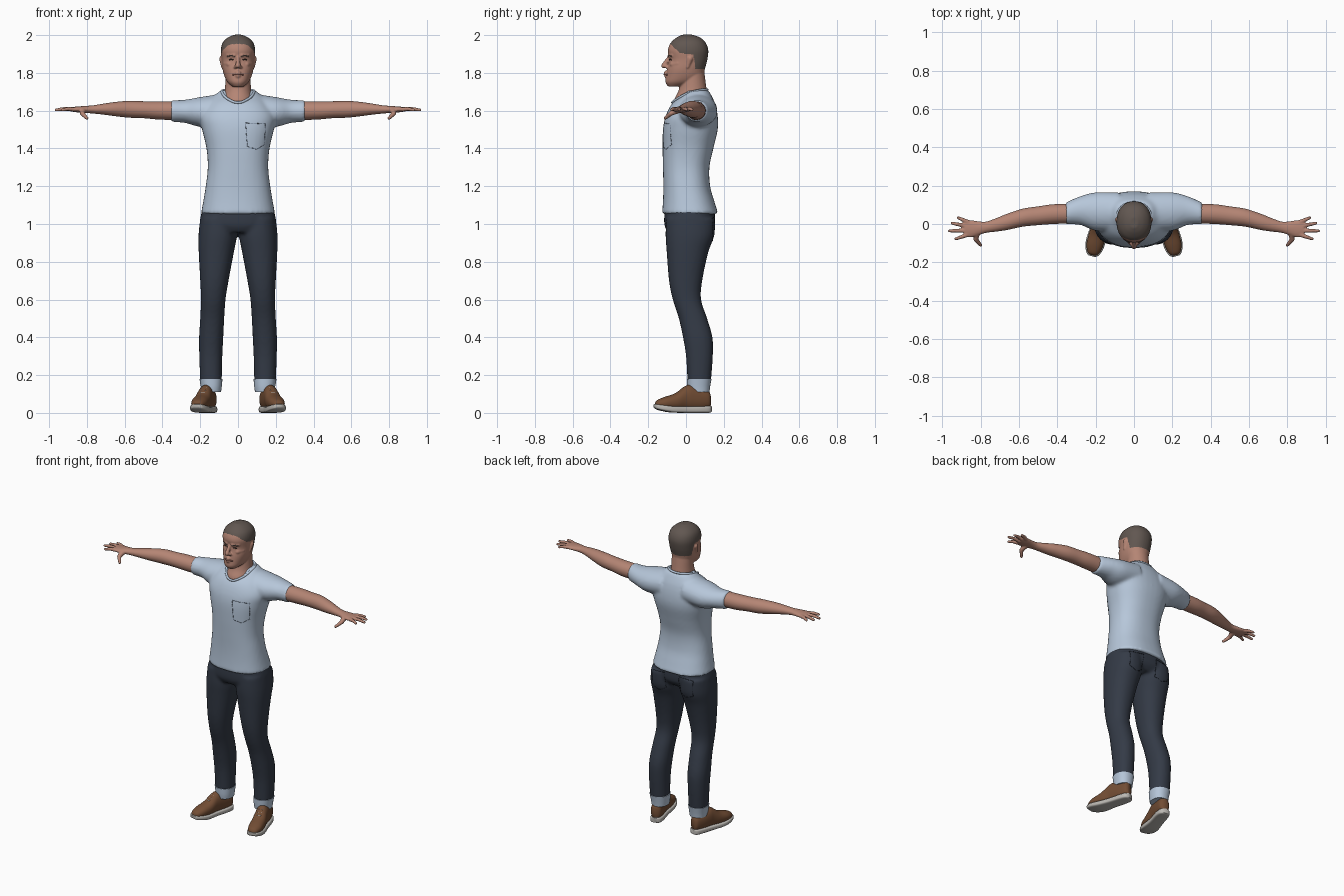
import bpy, bmesh, math
from mathutils import Vector, Matrix

cube = bpy.data.objects.get("Cube")
if cube:
    bpy.data.objects.remove(cube, do_unlink=True)


def material(name, *rgb):
    mat = bpy.data.materials.new(name)
    mat.use_nodes = True
    mat.diffuse_color = (*rgb, 1)
    shader = mat.node_tree.nodes["Principled BSDF"]
    shader.inputs["Base Color"].default_value = (*rgb, 1)
    shader.inputs["Roughness"].default_value = 0.8
    return mat


SKIN = material("skin", 0.46, 0.235, 0.175)
SHIRT = material("pale_blue_cotton", 0.47, 0.57, 0.7)
STITCH = material("grey_blue_stitch", 0.13, 0.17, 0.24)
DENIM = material("dark_denim", 0.034, 0.043, 0.062)
SEAM = material("denim_seam", 0.015, 0.02, 0.03)
HAIR = material("cropped_hair", 0.12, 0.095, 0.082)
LEATHER = material("brown_leather", 0.17, 0.075, 0.035)
RUBBER = material("off_white_rubber", 0.5, 0.48, 0.45)
LIPS = material("lips", 0.33, 0.14, 0.11)
DARK = material("dark_brown", 0.05, 0.03, 0.025)


def spline(rows, steps=6):
    """Catmull-Rom interpolation through rows of numbers."""
    out = []
    for i in range(len(rows) - 1):
        p0, p1, p2, p3 = rows[max(i - 1, 0)], rows[i], rows[i + 1], rows[min(i + 2, len(rows) - 1)]
        for s in range(steps):
            t = s / steps
            out.append([b + t / 2 * (c - a + t * (2 * a - 5 * b + 4 * c - d + t * (3 * (b - c) + d - a)))
                        for a, b, c, d in zip(p0, p1, p2, p3)])
    return out + [list(rows[-1])]


def loft(bm, axis, rows, power=2.0, side=1, segments=40):
    """Skin rounded sections given as (position, low, high, low, high)."""
    others = [k for k in range(3) if k != axis]
    rings = []
    for pos, a0, a1, b0, b1 in spline(rows):
        ring = []
        for k in range(segments):
            angle = math.tau * k / segments
            co = Vector((0, 0, 0))
            co[axis] = pos
            for other, low, high, f in zip(others, (a0, b0), (a1, b1), (math.cos(angle), math.sin(angle))):
                co[other] = (low + high) / 2 + (high - low) / 2 * math.copysign(abs(f) ** (2 / power), f)
            co.x *= side
            ring.append(bm.verts.new(co))
        rings.append(ring)
    for r, s in zip(rings, rings[1:]):
        for k in range(segments):
            n = (k + 1) % segments
            bm.faces.new((r[k], r[n], s[n], s[k]))
    bm.faces.new(rings[0])
    bm.faces.new(rings[-1])


def capsule(bm, start, end, r0, r1, detail=2):
    """Tapered round-ended rod."""
    tmp = bmesh.new()
    for p, r in ((start, r0), (end, r1)):
        bmesh.ops.create_icosphere(tmp, subdivisions=detail, radius=r, matrix=Matrix.Translation(p))
    bmesh.ops.delete(tmp, geom=tmp.edges[:] + tmp.faces[:], context="EDGES_FACES")
    bmesh.ops.convex_hull(tmp, input=tmp.verts[:])
    bmesh.ops.delete(tmp, geom=[v for v in tmp.verts if not v.link_faces], context="VERTS")
    mesh = bpy.data.meshes.new("rod")
    tmp.to_mesh(mesh)
    tmp.free()
    bm.from_mesh(mesh)
    bpy.data.meshes.remove(mesh)


def finish(bm, name, mats, voxel=0, smooth=4, mirror=False):
    """Turn a bmesh into an object, merged by remeshing if asked."""
    bmesh.ops.recalc_face_normals(bm, faces=bm.faces[:])
    mesh = bpy.data.meshes.new(name)
    bm.to_mesh(mesh)
    bm.free()
    obj = bpy.data.objects.new(name, mesh)
    bpy.context.collection.objects.link(obj)
    bpy.context.view_layer.objects.active = obj
    if voxel:
        mod = obj.modifiers.new("merge", "REMESH")
        mod.mode, mod.voxel_size = "VOXEL", voxel
        mod = obj.modifiers.new("soften", "SMOOTH")
        mod.factor, mod.iterations = 0.5, smooth
    if mirror:
        mod = obj.modifiers.new("mirror", "MIRROR")
        mod.use_mirror_merge = False
    for mod in list(obj.modifiers):
        bpy.ops.object.modifier_apply(modifier=mod.name)
    for mat in mats:
        obj.data.materials.append(mat)
    bpy.ops.object.select_all(action="DESELECT")
    obj.select_set(True)
    bpy.ops.object.shade_smooth_by_angle(angle=math.radians(50))
    return obj


def surface(obj, x, z, facing=-1):
    """Point on an object seen from the front (-1) or the back (1)."""
    hit, co, _, _ = obj.ray_cast(Vector((x, facing, z)), Vector((0, -facing, 0)))
    return co if hit else Vector((x, 0, z))


# T-shirt: trunk and sleeves merged
bm = bmesh.new()
loft(bm, 2, [(1.052, -.197, .197, -.127, .172), (1.12, -.184, .184, -.122, .15), (1.2, -.171, .171, -.12, .128),
             (1.3, -.16, .16, -.122, .124), (1.4, -.167, .167, -.124, .145), (1.5, -.19, .19, -.122, .168),
             (1.57, -.2, .2, -.108, .168), (1.635, -.165, .165, -.076, .155), (1.68, -.125, .125, -.025, .135),
             (1.708, -.09, .09, .0, .118)], power=2.35)
for side in (1, -1):
    loft(bm, 0, [(.08, -.04, .165, 1.52, 1.69), (.2, -.035, .165, 1.515, 1.672), (.28, -.005, .145, 1.535, 1.658),
                 (.357, -.002, .112, 1.541, 1.655)], side=side)
shirt = finish(bm, "t_shirt", [SHIRT], voxel=.01, smooth=5)

# Collar band
curve = bpy.data.curves.new("collar", "CURVE")
curve.dimensions, curve.bevel_depth, curve.bevel_resolution = "3D", .007, 3
half = [(.05, -.05, 1.66), (.082, .01, 1.692), (.075, .075, 1.708)]
path = [(0, -.072, 1.643)] + half + [(0, .112, 1.71)] + [(-x, y, z) for x, y, z in reversed(half)]
line = curve.splines.new("BEZIER")
line.bezier_points.add(len(path) - 1)
line.use_cyclic_u = True
for point, co in zip(line.bezier_points, path):
    point.co = co
    point.handle_left_type = point.handle_right_type = "AUTO"
curve.materials.append(SHIRT)
bpy.context.collection.objects.link(bpy.data.objects.new("collar", curve))

# Jeans: hips and legs merged
bm = bmesh.new()
loft(bm, 2, [(.955, -.15, .15, -.095, .12), (1.0, -.2, .2, -.115, .152), (1.09, -.186, .186, -.112, .15)], power=2.4)
for side in (1, -1):
    loft(bm, 2, [(1.03, .01, .2, -.105, .153), (.94, .006, .209, -.108, .15), (.85, .022, .208, -.102, .118),
                 (.7, .05, .2, -.09, .086), (.6, .066, .196, -.07, .08), (.5, .073, .2, -.038, .112),
                 (.4, .078, .206, -.016, .14), (.3, .083, .205, .0, .142), (.165, .086, .2, .008, .132)],
         power=2.2, side=side)
jeans = finish(bm, "jeans", [DENIM], voxel=.01)

# Turned-up cuffs
bm = bmesh.new()
loft(bm, 2, [(.11, .09, .193, .01, .124), (.14, .086, .197, .006, .128), (.18, .082, .204, .004, .135)], power=2.2)
finish(bm, "cuffs", [SHIRT], mirror=True)

# Pocket stitching laid on the cloth
bpy.context.view_layer.update()


def stitch_pocket(name, cloth, mat, corners, facing, mirror):
    bm = bmesh.new()
    for (x0, z0), (x1, z1) in zip(corners, corners[1:] + corners[:1]):
        count = max(2, round(math.hypot(x1 - x0, z1 - z0) / .015))
        for i in range(count):
            ends = [surface(cloth, x0 + (x1 - x0) * t, z0 + (z1 - z0) * t, facing)
                    for t in (i / count, (i + .7) / count)]
            capsule(bm, *ends, .0016, .0016, detail=1)
    finish(bm, name, [mat], mirror=mirror)


stitch_pocket("chest_pocket", shirt, STITCH,
              [(.04, 1.535), (.145, 1.53), (.14, 1.42), (.1, 1.395), (.05, 1.41)], -1, False)
stitch_pocket("back_pockets", jeans, SEAM,
              [(.05, 1.04), (.15, 1.03), (.15, .93), (.1, .91), (.055, .93)], 1, True)

# Arms with hands
bm = bmesh.new()
loft(bm, 0, [(.3, .004, .106, 1.549, 1.649), (.42, .0, .103, 1.553, 1.65), (.5, -.006, .092, 1.56, 1.65),
             (.58, -.014, .08, 1.563, 1.652), (.66, -.031, .054, 1.572, 1.645), (.72, -.04, .03, 1.58, 1.636),
             (.77, -.046, .013, 1.585, 1.628), (.81, -.058, .014, 1.588, 1.625), (.85, -.07, .02, 1.591, 1.622),
             (.885, -.066, .018, 1.596, 1.619)])
fingers = [((.865, .01), (.918, .033)), ((.875, -.01), (.95, .004)),
           ((.875, -.034), (.964, -.036)), ((.87, -.057), (.93, -.078))]
for (x0, y0), (x1, y1) in fingers:
    root, tip = Vector((x0, y0, 1.607)), Vector((x1, y1, 1.604))
    middle = (root + tip) / 2 + Vector((0, 0, .004))
    capsule(bm, root, middle, .012, .0105)
    capsule(bm, middle, tip, .0105, .008)
thumb = [Vector(p) for p in ((.82, -.045, 1.602), (.825, -.08, 1.585), (.8, -.11, 1.56))]
capsule(bm, thumb[0], thumb[1], .018, .013)
capsule(bm, thumb[1], thumb[2], .013, .009)
finish(bm, "arms", [SKIN], voxel=.0045, smooth=3, mirror=True)

# Head, neck, nose, ears and brow merged
bm = bmesh.new()
loft(bm, 2, [(1.728, -.03, .03, -.095, -.02), (1.75, -.055, .055, -.108, .05), (1.78, -.071, .071, -.106, .09),
             (1.82, -.082, .082, -.1, .1), (1.87, -.087, .087, -.09, .113), (1.92, -.091, .091, -.096, .118),
             (1.96, -.081, .081, -.08, .104), (1.987, -.054, .054, -.05, .075), (2.002, -.02, .02, -.02, .035)],
     power=2.2)
loft(bm, 2, [(1.62, -.09, .09, -.07, .1), (1.66, -.08, .08, -.062, .105), (1.7, -.071, .071, -.042, .11),
             (1.75, -.067, .067, -.03, .104), (1.82, -.066, .066, -.02, .095)])
capsule(bm, Vector((0, -.088, 1.885)), Vector((0, -.118, 1.838)), .009, .014)
capsule(bm, Vector((0, -.1, 1.797)), Vector((0, -.1, 1.785)), .018, .016)
for s in (1, -1):
    capsule(bm, Vector((s * .012, -.105, 1.833)), Vector((s * .016, -.1, 1.831)), .01, .008)
    capsule(bm, Vector((s * .02, -.087, 1.893)), Vector((s * .052, -.069, 1.893)), .011, .011)
    capsule(bm, Vector((s * .045, -.07, 1.845)), Vector((s * .065, -.04, 1.85)), .016, .014)
    capsule(bm, Vector((s * .084, .022, 1.875)), Vector((s * .08, .008, 1.832)), .016, .01)
head = finish(bm, "head", [SKIN, HAIR], voxel=.0042, smooth=3)

# Close-cropped hair: everything above the hairline
hairline = [(-1, 1.955), (-.08, 1.953), (-.06, 1.93), (-.03, 1.905), (.04, 1.897), (.05, 1.82), (1, 1.805)]
for face in head.data.polygons:
    c = face.center
    for (y0, z0), (y1, z1) in zip(hairline, hairline[1:]):
        if y0 <= c.y < y1:
            face.material_index = int(c.z > z0 + (z1 - z0) * (c.y - y0) / (y1 - y0))

# Eyes, eyebrows and mouth
bpy.context.view_layer.update()


def face_mark(name, mat, points, radius, mirror=True):
    bm = bmesh.new()
    spots = [surface(head, x, z) for x, z in points]
    for a, b in zip(spots, spots[1:]):
        capsule(bm, a, b, radius, radius)
    finish(bm, name, [mat], mirror=mirror)


face_mark("eyes", DARK, [(.027, 1.87), (.036, 1.872), (.045, 1.87)], .0035)
face_mark("eyebrows", HAIR, [(.018, 1.888), (.036, 1.893), (.055, 1.888)], .003)
face_mark("mouth", LIPS, [(-.028, 1.79), (-.012, 1.792), (0, 1.791), (.012, 1.792), (.028, 1.79)], .0035, False)

# Shoes, turned outwards
turn = Matrix.Rotation(math.radians(15), 3, "Z")


def shoe_part(name, mat, bm):
    bmesh.ops.rotate(bm, cent=(.16, .06, 0), matrix=turn, verts=bm.verts[:])
    finish(bm, name, [mat], mirror=True)


bm = bmesh.new()
loft(bm, 1, [(-.176, .145, .175, .03, .045), (-.165, .127, .19, .02, .046), (-.13, .112, .206, .01, .042),
             (-.08, .109, .21, .002, .036), (0, .117, .203, 0, .034), (.08, .117, .2, 0, .036),
             (.12, .125, .193, 0, .037), (.135, .143, .177, .004, .036)], power=4)
shoe_part("soles", RUBBER, bm)
bm = bmesh.new()
loft(bm, 1, [(-.17, .148, .172, .035, .052), (-.158, .13, .187, .025, .068), (-.12, .117, .202, .02, .084),
             (-.06, .115, .204, .015, .104), (-.01, .119, .199, .015, .14), (.02, .119, .199, .015, .147),
             (.07, .12, .197, .015, .132), (.115, .126, .191, .02, .122), (.13, .142, .178, .03, .1)], power=2.2)
shoe_part("shoe_uppers", LEATHER, bm)
bm = bmesh.new()
for y, z in ((-.05, .107), (-.033, .119), (-.016, .132)):
    capsule(bm, Vector((.148, y, z)), Vector((.17, y, z)), .003, .003)
shoe_part("laces", RUBBER, bm)
